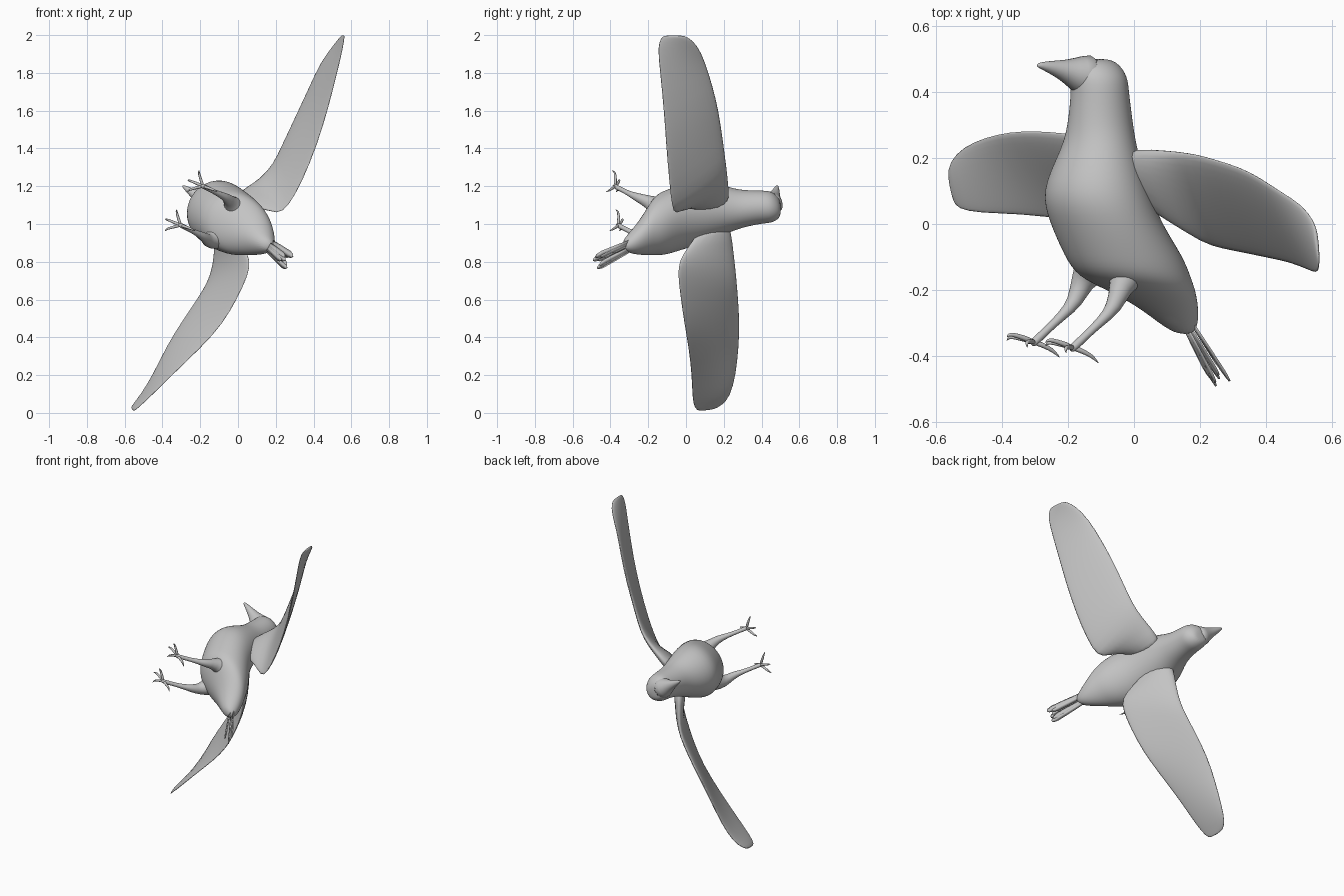
import bpy, math
from mathutils import Vector as V

grey = bpy.data.materials.new("plain_grey")
grey.diffuse_color = (0.55, 0.55, 0.55, 1)

# side-to-side axis of the banked bird
SIDE = V((0.46, -0.10, 0.88)).normalized()


def loft(name, rings, levels=1):
    """Skin a list of equal-length point rings and cap both ends."""
    n = len(rings[0])
    verts = [p for r in rings for p in r]
    faces = [(i * n + k, i * n + (k + 1) % n, (i + 1) * n + (k + 1) % n, (i + 1) * n + k)
             for i in range(len(rings) - 1) for k in range(n)]
    faces += [tuple(range(n))[::-1], tuple(range(len(verts) - n, len(verts)))]
    me = bpy.data.meshes.new(name)
    me.from_pydata(verts, [], faces)
    me.materials.append(grey)
    ob = bpy.data.objects.new(name, me)
    bpy.context.collection.objects.link(ob)
    # consistent outward normals
    import bmesh
    bm = bmesh.new()
    bm.from_mesh(me)
    bmesh.ops.recalc_face_normals(bm, faces=bm.faces)
    bm.to_mesh(me)
    bm.free()
    me.shade_smooth()
    if levels:
        sub = ob.modifiers.new("smooth", 'SUBSURF')
        sub.levels = sub.render_levels = levels
    return ob


def tube(name, pts, radii, n=8):
    """Round tapering tube along a path."""
    pts = [V(p) for p in pts]
    rings = []
    for i, (p, r) in enumerate(zip(pts, radii)):
        t = (pts[min(i + 1, len(pts) - 1)] - pts[max(i - 1, 0)]).normalized()
        u = (SIDE - t * SIDE.dot(t))
        if u.length < 0.3:
            u = t.cross(V((1, 0, 0)))
        u.normalize()
        w = t.cross(u)
        rings.append([p + r * (u * math.cos(a) + w * math.sin(a))
                      for a in (2 * math.pi * k / n for k in range(n))])
    return loft(name, rings)


# body, neck and head: y, centre x, centre z, half width, half depth
stations = [
    (0.502, -0.115, 1.08, 0.030, 0.040), (0.488, -0.113, 1.085, 0.060, 0.068),
    (0.45, -0.107, 1.09, 0.085, 0.090), (0.40, -0.103, 1.09, 0.088, 0.089),
    (0.30, -0.102, 1.08, 0.099, 0.101), (0.23, -0.105, 1.075, 0.122, 0.113),
    (0.10, -0.120, 1.07, 0.175, 0.166), (0.0, -0.085, 1.045, 0.178, 0.170),
    (-0.10, -0.030, 1.01, 0.172, 0.185), (-0.16, 0.0, 0.995, 0.160, 0.178),
    (-0.20, 0.052, 0.965, 0.130, 0.138), (-0.25, 0.103, 0.925, 0.088, 0.095),
    (-0.30, 0.135, 0.90, 0.052, 0.064), (-0.335, 0.155, 0.89, 0.022, 0.028)]
W, D = V((0.463, 0, 0.886)), V((-0.886, 0, 0.463))
loft("body", [[V((x, y, z)) + W * a * math.cos(t) + D * b * math.sin(t)
               for t in (2 * math.pi * k / 20 for k in range(20))]
              for y, x, z, a, b in stations], 2)

# beak
tube("beak", [(-0.12, 0.445, 1.09), (-0.17, 0.455, 1.118), (-0.205, 0.465, 1.142),
              (-0.25, 0.476, 1.172), (-0.285, 0.482, 1.196), (-0.294, 0.482, 1.203)],
     [0.08, 0.058, 0.036, 0.021, 0.010, 0.004], 12)


def wing(name, pairs, thick):
    """Loft of rounded blades between a leading and a trailing edge."""
    pairs = [(V(a), V(b)) for a, b in pairs]
    mids = [(a + b) / 2 for a, b in pairs]
    rings = []
    for i, (a, b) in enumerate(pairs):
        span = mids[min(i + 1, len(mids) - 1)] - mids[max(i - 1, 0)]
        nrm = (b - a).cross(span).normalized()
        ring = []
        for k in range(14):
            t = 2 * math.pi * k / 14
            c = 0.5 - 0.51 * math.cos(t)
            ring.append(a.lerp(b, c) + nrm * thick[i] * math.sin(t) * (1.15 - 0.5 * c))
        rings.append(ring)
    loft(name, rings)


thick = [0.045, 0.035, 0.026, 0.022, 0.019, 0.017, 0.015, 0.013, 0.011, 0.009, 0.006]
wing("upper_wing", [
    ((-0.04, 0.23, 1.11), (0.0, 0.07, 1.07)), ((0.05, 0.226, 1.19), (0.12, 0.0, 1.095)),
    ((0.125, 0.222, 1.245), (0.21, -0.06, 1.045)), ((0.19, 0.213, 1.32), (0.265, -0.076, 1.09)),
    ((0.235, 0.20, 1.42), (0.34, -0.09, 1.22)), ((0.32, 0.175, 1.60), (0.42, -0.107, 1.42)),
    ((0.38, 0.142, 1.73), (0.475, -0.118, 1.60)), ((0.44, 0.102, 1.86), (0.53, -0.14, 1.82)),
    ((0.51, 0.06, 1.95), (0.557, -0.152, 1.94)), ((0.545, 0.01, 1.99), (0.562, -0.132, 1.988)),
    ((0.553, -0.02, 1.998), (0.562, -0.11, 1.999))], thick)
wing("lower_wing", [
    ((-0.11, 0.23, 1.02), (-0.02, 0.07, 0.97)), ((-0.12, 0.245, 0.90), (0.03, 0.01, 0.875)),
    ((-0.13, 0.262, 0.78), (0.068, -0.038, 0.81)), ((-0.16, 0.27, 0.69), (0.055, -0.045, 0.73)),
    ((-0.21, 0.277, 0.61), (0.0, -0.03, 0.61)), ((-0.30, 0.285, 0.48), (-0.08, -0.01, 0.47)),
    ((-0.38, 0.281, 0.35), (-0.19, 0.012, 0.35)), ((-0.45, 0.265, 0.20), (-0.35, 0.03, 0.20)),
    ((-0.52, 0.235, 0.085), (-0.47, 0.032, 0.08)), ((-0.56, 0.19, 0.04), (-0.535, 0.045, 0.022)),
    ((-0.565, 0.15, 0.02), (-0.55, 0.07, 0.008))], thick)

# legs and feet, the second pair being a shifted copy of the first
toes = [(-0.085, 0.025, 0.035), (-0.025, -0.005, 0.085),
        (-0.085, 0.015, -0.025), (0.07, -0.035, -0.025)]
curl = V((0.35, -0.75, -0.3)) * 0.022
for side, shift, root in (("upper", V((0, 0, 0)), V((0.0, -0.11, 1.06))),
                          ("lower", V((-0.118, 0.017, -0.207)), V((-0.09, -0.09, 0.94)))):
    hip, ankle, shin, foot = (V(p) + shift for p in (
        (-0.04, -0.19, 1.115), (-0.06, -0.255, 1.14), (-0.10, -0.295, 1.158), (-0.185, -0.376, 1.20)))
    tube(side + "_leg", [root, root.lerp(hip, 0.6), hip, ankle, shin, shin.lerp(foot, 0.6), foot,
                         foot.lerp(shin, -0.1)],
         [0.08, 0.06, 0.037, 0.025, 0.015, 0.012, 0.015, 0.008], 10)
    for i, d in enumerate(toes):
        d = V(d)
        tube(f"{side}_toe_{i + 1}",
             [foot, foot + d * 0.35 - curl * 0.3, foot + d * 0.7 - curl * 0.3,
              foot + d * 0.9 - curl * 0.1, foot + d * 1.05 + curl * 0.7],
             [0.011, 0.009, 0.008, 0.006, 0.001], 6)

# tail feathers: flat overlapping blades
axis = V((0.45, -0.85, -0.38)).normalized()
up = axis.cross(SIDE).normalized()
for i in range(7):
    s = (i - 3) / 3
    lift = 0.018 * (1 - 2 * abs(s)) + 0.006 * (-1) ** i
    base = V((0.145, -0.275, 0.898)) + SIDE * s * 0.022 + up * lift * 0.6
    tip = V((0.262, -0.482, 0.803)) + SIDE * s * 0.034 + up * lift * 1.4 - axis * 0.03 * (i % 3) * 0.5
    rings = []
    for f, w in ((0, 0.012), (0.5, 0.017), (0.85, 0.019), (0.96, 0.013), (1, 0.005)):
        p = base.lerp(tip, f)
        rings.append([p + SIDE * w + up * 0.001, p + up * 0.004,
                      p - SIDE * w + up * 0.001, p - up * 0.003])
    loft(f"tail_feather_{i + 1}", rings, 0)
